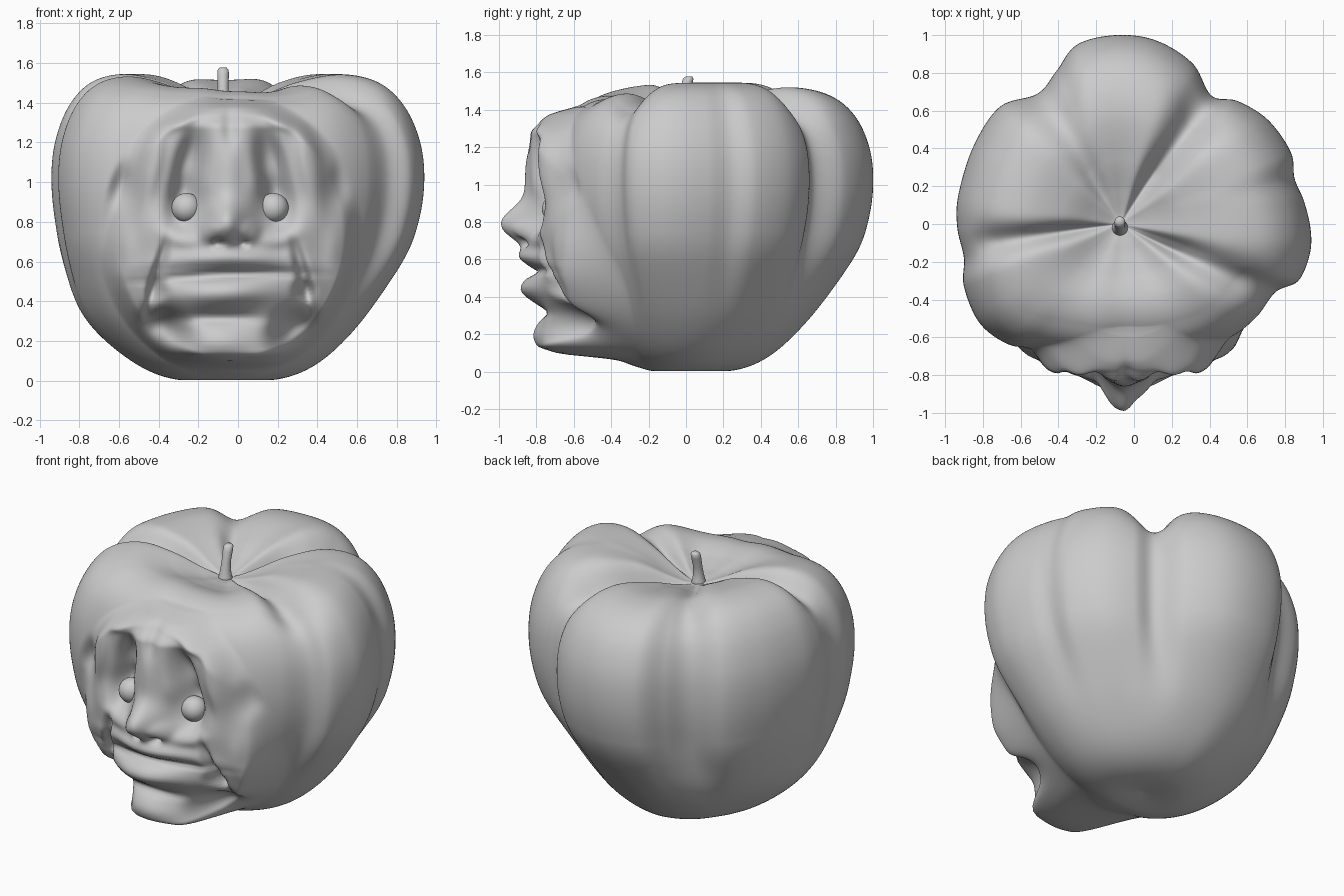
import bpy, bmesh, math

if "Cube" in bpy.data.objects:
    bpy.data.objects.remove(bpy.data.objects["Cube"])

C = (-0.07, 0.0)          # axis of the fruit (stem position)
CX = -0.04                # middle line of the face

# widest outline seen from above, counter-clockwise
OUTLINE = [(.935, -.03), (.90, .12), (.85, .24), (.83, .38), (.71, .55), (.55, .65), (.41, .68),
           (.31, .85), (.12, .97), (-.09, 1.0), (-.3, .95), (-.41, .81), (-.51, .69), (-.71, .62),
           (-.85, .41), (-.93, .15), (-.935, -.02), (-.90, -.18), (-.90, -.33), (-.82, -.52),
           (-.68, -.63), (-.52, -.67), (-.36, -.7), (-.2, -.72), (-.05, -.71), (.1, -.71),
           (.25, -.69), (.4, -.65), (.53, -.59), (.65, -.49), (.75, -.36), (.87, -.3), (.93, -.16)]
# side profile: fraction of the outline, height
PROFILE = [(.004, .02), (.27, .005), (.5, .09), (.72, .29), (.89, .57), (.97, .79), (1, 1.0),
           (.98, 1.2), (.9, 1.385), (.77, 1.505), (.58, 1.545), (.37, 1.505), (.19, 1.43),
           (.07, 1.385), (.004, 1.375)]
# valleys running to the stem: angle, width in degrees, depth
VALLEYS = [(55, 10, .15), (120, 10, .055), (188, 7, .09), (-25, 9, .1), (-90, 14, .02),
           (-62, 30, .09), (-118, 30, .065), (90, 28, .03)]
# face depth on its middle line: height, y
FACE = [(.05, -.4), (.1, -.71), (.14, -.77), (.3, -.76), (.55, -.80), (.9, -.83), (1.27, -.83),
        (1.37, -.76), (1.46, -.64)]
# face features: u, z, half width, half height, tilt, push along y
PAIRED = [(.21, 1.06, .07, .2, 12, .12),       # upper eye socket
          (.22, .87, .105, .13, 0, .08),       # lower eye socket
          (.25, 1.33, .2, .05, -20, -.03),     # brow
          (.4, 1.1, .06, .2, 10, -.05),        # outer brow fold
          (.42, .68, .13, .2, 0, -.04),        # cheek
          (.56, .6, .08, .2, 0, -.04),         # outer cheek
          (.37, .52, .03, .17, 15, .06),       # smile fold
          (.25, .72, .1, .045, 15, -.02),      # eye bag
          (.1, .75, .05, .05, 0, -.03),        # nostril wing
          (.06, .69, .03, .02, 0, .05),        # nostril
          (.37, .45, .05, .05, 0, .05),        # mouth corner
          (.34, .24, .13, .11, 30, .2),        # jaw hollow
          (.6, 1.05, .08, .15, -20, .06)]      # temple hollow
SINGLE = [(-.01, 1.02, .07, .25, 0, -.03),     # nose ridge
          (-.02, .79, .09, .1, 0, -.115),      # nose tip
          (-.02, .72, .24, .16, 0, -.045),     # muzzle
          (0, 1.28, .04, .1, 0, .03),          # forehead furrow
          (-.01, .61, .3, .045, 0, -.055),     # upper lip
          (-.03, .53, .33, .02, 3, .04),       # mouth line
          (-.05, .435, .25, .075, 2, -.1),     # lower lip
          (-.06, .315, .2, .03, 0, .03),       # crease above chin
          (-.06, .2, .16, .08, -3, -.05)]      # chin


def spline(pts, n, closed):
    """Smooth curve through points."""
    out, m = [], len(pts)
    get = (lambda i: pts[i % m]) if closed else (lambda i: pts[max(0, min(m - 1, i))])
    for i in range(m if closed else m - 1):
        a, b, c, d = (get(i + k) for k in (-1, 0, 1, 2))
        for s in range(n):
            t = s / n
            out.append(tuple(.5 * (2 * q + (r - p) * t + (2 * p - 5 * q + 4 * r - w) * t * t
                                   + (3 * q - p - 3 * r + w) * t ** 3)
                             for p, q, r, w in zip(a, b, c, d)))
    if not closed:
        out.append(pts[-1])
    return out


def smooth(t):
    t = max(0, min(1, t))
    return t * t * (3 - 2 * t)


def face_depth(z):
    if z <= FACE[0][0]:
        return FACE[0][1]
    for (a, ya), (b, yb) in zip(FACE, FACE[1:]):
        if z <= b:
            return ya + (yb - ya) * smooth((z - a) / (b - a))
    return FACE[-1][1]


def bumps(features, u, z, power):
    total = 0
    for fu, fz, su, sz, tilt, push in features:
        a = math.radians(tilt)
        du, dz = u - fu, z - fz
        p = (du * math.cos(a) + dz * math.sin(a)) / su
        q = (dz * math.cos(a) - du * math.sin(a)) / sz
        r2 = p * p + q * q
        if r2 < 6:
            total += push * math.exp(-r2 ** power)
    return total


def sculpt_face(x, y, z):
    u = x - CX
    d = math.hypot(u / .67, (z - .73) / .72)
    if d >= 1 or y > -.1:
        return y
    zw = z + .25 * max(0, abs(u) - .1) ** 2 * smooth((z - .45) / .15)   # lips droop at the ends
    target = (face_depth(z) + .62 * u * u + bumps(PAIRED, abs(u), z, 1.4)
              + bumps(SINGLE, u, zw, 1.1))
    target = min(target, y + .1)
    return y + (target - y) * smooth((1 - d) / .15)


def finish(name, bm):
    me = bpy.data.meshes.new(name)
    bm.to_mesh(me)
    bm.free()
    for p in me.polygons:
        p.use_smooth = True
    ob = bpy.data.objects.new(name, me)
    bpy.context.collection.objects.link(ob)
    return ob


# lobed body with the face pushed out of its front
ring = spline(OUTLINE, 13, True)
n = len(ring)
W = 32                    # rounder outline for the foot and the middle of the top
soft = [tuple(sum(ring[(j + k) % n][a] for k in range(-W, W + 1)) / (2 * W + 1) for a in (0, 1))
        for j in range(n)]
bm = bmesh.new()
grid = []
for i, (f, z0) in enumerate(spline(PROFILE, 15, False)):
    line = []
    upper = smooth((z0 - .9) / .5) * smooth(f / .4) * smooth((1.05 - f) / .3)
    mix = smooth((.75 - z0) / .6) if z0 < .9 else smooth((.6 - f) / .4)
    low = math.exp(-((z0 - .28) / .3) ** 2)
    for (hx, hy), (sx, sy) in zip(ring, soft):
        ox, oy = hx + (sx - hx) * mix, hy + (sy - hy) * mix
        ang = math.degrees(math.atan2(hy - C[1], hx - C[0]))
        dip = 0
        for a, w, depth in VALLEYS:
            da = (ang - a + 180) % 360 - 180
            dip += depth * math.exp(-(da / w) ** 2)
        z = z0 - dip * upper
        side = .065 - .05 * ox                 # the foot leans to one side
        x = C[0] * (1 - f) + ox * f - side * f * low
        y = C[1] * (1 - f) + oy * f
        if i < 15 * 9:
            y = sculpt_face(x, y, z)
        line.append(bm.verts.new((x, y, z)))
    grid.append(line)
for lo, hi in zip(grid, grid[1:]):
    for j in range(n):
        k = (j + 1) % n
        bm.faces.new((lo[j], lo[k], hi[k], hi[j]))
bm.faces.new(grid[0][::-1])
bm.faces.new(grid[-1])
finish("fruit_body", bm)

# eyeballs
for side, label in ((-1, "left"), (1, "right")):
    bm = bmesh.new()
    bmesh.ops.create_uvsphere(bm, u_segments=32, v_segments=20, radius=.075)
    ob = finish(label + "_eyeball", bm)
    ob.location = (CX + side * .22, -.695, .87)

# bent stem, flared at its foot and rounded at the tip
bm = bmesh.new()
prev = None
for z, y, r in ((1.35, -.02, .05), (1.39, -.02, .038), (1.43, -.018, .03), (1.48, -.01, .027),
                (1.54, .005, .029), (1.565, .012, .028), (1.577, .015, .018)):
    cur = [bm.verts.new((-.075 + r * math.cos(t * math.pi / 10), y + r * math.sin(t * math.pi / 10), z))
           for t in range(20)]
    if prev:
        for j in range(20):
            k = (j + 1) % 20
            bm.faces.new((prev[j], prev[k], cur[k], cur[j]))
    else:
        bm.faces.new(cur[::-1])
    prev = cur
bm.faces.new(prev)
finish("stem", bm)
